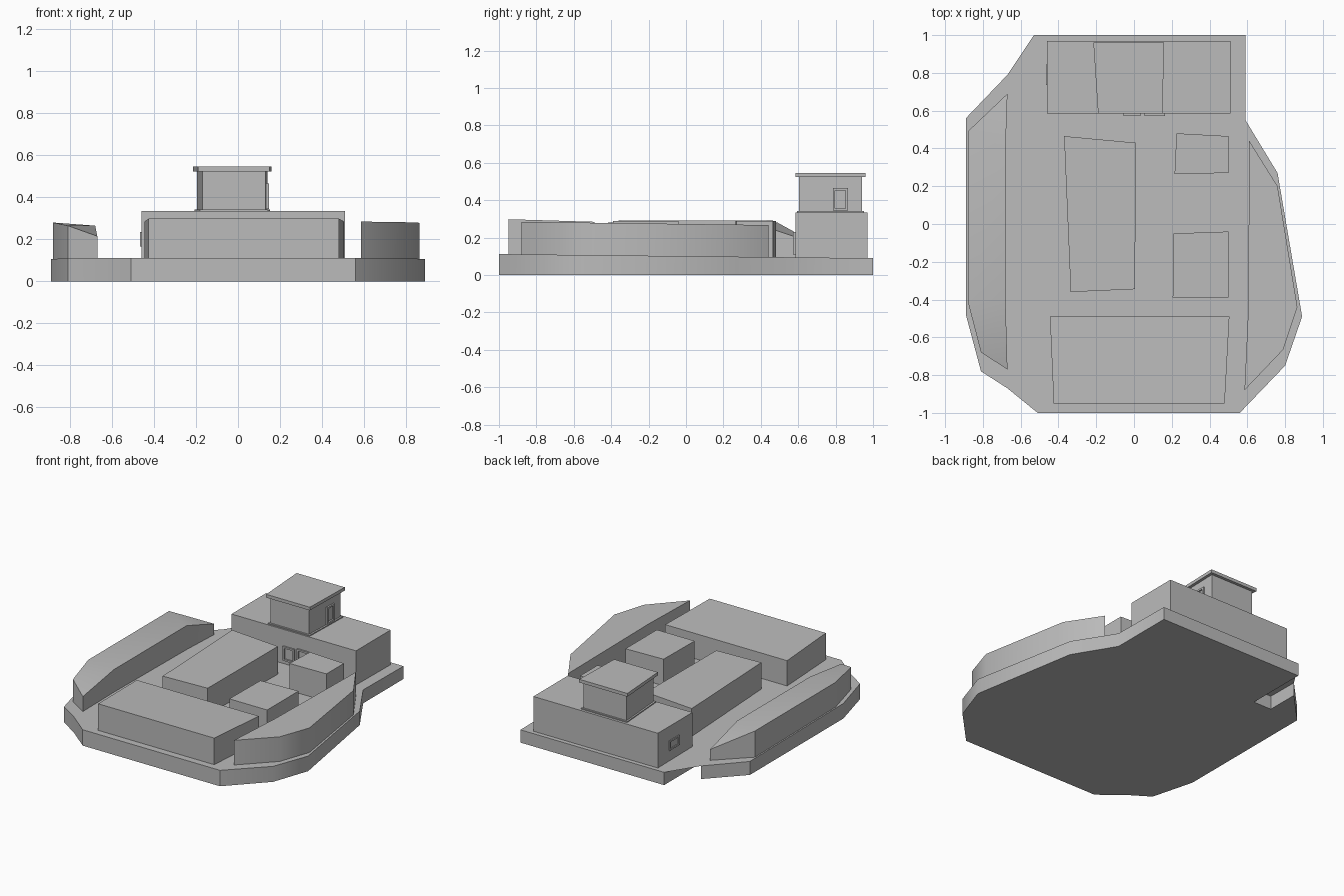
import bpy, bmesh, math
from mathutils import Vector

cube = bpy.data.objects.get("Cube")
if cube:
    bpy.data.objects.remove(cube, do_unlink=True)

grey = bpy.data.materials.new("plain grey")
COLOUR = (0.5, 0.5, 0.5, 1)
grey.diffuse_color = COLOUR
grey.use_nodes = True
grey.node_tree.nodes["Principled BSDF"].inputs["Base Color"].default_value = COLOUR


def ground(x, y):
    """Height of the gently sloping base top."""
    return 0.101 - 0.011 * y


def prism(name, outline, low, high, smooth=False):
    """Upright solid over an outline; low and high are functions of (x, y)."""
    bm = bmesh.new()
    bottom = [bm.verts.new((x, y, low(x, y))) for x, y in outline]
    top = [bm.verts.new((x, y, high(x, y))) for x, y in outline]
    bm.faces.new(bottom[::-1])
    bm.faces.new(top)
    n = len(outline)
    for i in range(n):
        j = (i + 1) % n
        bm.faces.new((bottom[i], bottom[j], top[j], top[i]))
    bmesh.ops.triangulate(bm, faces=[f for f in bm.faces if len(f.verts) > 4])
    bmesh.ops.recalc_face_normals(bm, faces=bm.faces)
    mesh = bpy.data.meshes.new(name)
    bm.to_mesh(mesh)
    bm.free()
    mesh.materials.append(grey)
    obj = bpy.data.objects.new(name, mesh)
    bpy.context.collection.objects.link(obj)
    if smooth:
        bpy.ops.object.select_all(action='DESELECT')
        obj.select_set(True)
        bpy.context.view_layer.objects.active = obj
        bpy.ops.object.shade_smooth_by_angle(angle=math.radians(35))
    return obj


def level(z):
    return lambda x, y: z


def box(name, lo, hi):
    outline = [(lo[0], lo[1]), (hi[0], lo[1]), (hi[0], hi[1]), (lo[0], hi[1])]
    return prism(name, outline, level(lo[2]), level(hi[2]))


def window_frame(name, centre, along, width, height, depth=0.02, bar=0.012):
    """Four bars around an opening, running along the x or y axis."""
    c = Vector(centre)
    side = Vector((1, 0, 0)) if along == 'x' else Vector((0, 1, 0))
    out = Vector((0, 1, 0)) if along == 'x' else Vector((1, 0, 0))
    up = Vector((0, 0, 1))
    bars = [(s * (width - bar) / 2, 0, bar, height) for s in (-1, 1)]
    bars += [(0, s * (height - bar) / 2, width, bar) for s in (-1, 1)]
    for i, (u, v, w, h) in enumerate(bars):
        mid = c + side * u + up * v
        half = side * w / 2 + up * h / 2 + out * depth / 2
        box(f"{name}_bar_{i + 1}", mid - half, mid + half)


# Base plate with a notch at the back
prism("base_plate", [
    (-0.51, -1), (0.56, -1), (0.80, -0.75), (0.89, -0.49), (0.76, 0.27),
    (0.59, 0.55), (0.59, 1), (-0.53, 1), (-0.53, 0.56), (-0.67, 0.56),
    (-0.67, 0.79), (-0.89, 0.56), (-0.89, -0.48), (-0.81, -0.78),
    (-0.67, -0.87)], level(0), ground, smooth=True)

# Curved side block on the left
prism("left_side_block", [
    (0.585, -0.88), (0.79, -0.665), (0.865, -0.44), (0.76, 0.20),
    (0.61, 0.44), (0.605, -0.45)], level(0.08),
    lambda x, y: 0.273 - 0.013 * y, smooth=True)

# Side block on the right, its top dropping towards both tips
right_points = {
    (-0.67, 0.69): 0.17, (-0.88, 0.49): 0.28, (-0.88, -0.41): 0.28,
    (-0.81, -0.68): 0.265, (-0.67, -0.77): 0.215,
    (-0.68, -0.41): 0.265, (-0.68, 0.40): 0.265}
prism("right_side_block", list(right_points), level(0.08),
      lambda x, y: right_points[(x, y)], smooth=True)

# Free-standing blocks
prism("front_block", [(-0.425, -0.95), (0.48, -0.95), (0.505, -0.49), (-0.445, -0.49)],
      level(0.08), lambda x, y: 0.27 - 0.03 * y)
prism("centre_block", [(-0.335, -0.36), (0.005, -0.345), (0.01, 0.43), (-0.37, 0.465)],
      level(0.08), level(0.292))
prism("small_front_block", [(0.205, -0.39), (0.50, -0.39), (0.50, -0.04), (0.21, -0.05)],
      level(0.08), level(0.288))
prism("small_back_block", [(0.215, 0.265), (0.50, 0.27), (0.50, 0.465), (0.225, 0.48)],
      level(0.08), level(0.29))

# Back building with tower and flat roof
box("back_building", (-0.46, 0.585, 0.08), (0.51, 0.97, 0.335))


def tower_ring(grow):
    return [(-0.17 - grow, 0.605 - grow), (0.13 + grow, 0.605 - grow),
            (0.14 + grow, 0.94 + grow), (-0.195 - grow, 0.94 + grow)]


prism("tower_foot", tower_ring(0.012), level(0.33), level(0.342))
prism("tower", tower_ring(0), level(0.33), level(0.53))
prism("tower_roof", tower_ring(0.02), level(0.523), level(0.546))

# Window frames
window_frame("tower_window", (0.138, 0.825, 0.405), 'y', 0.08, 0.12)
window_frame("right_window", (-0.46, 0.79, 0.20), 'y', 0.11, 0.07, 0.012)
window_frame("front_window", (-0.01, 0.583, 0.17), 'x', 0.09, 0.10)
window_frame("front_door", (0.11, 0.583, 0.17), 'x', 0.11, 0.12)
